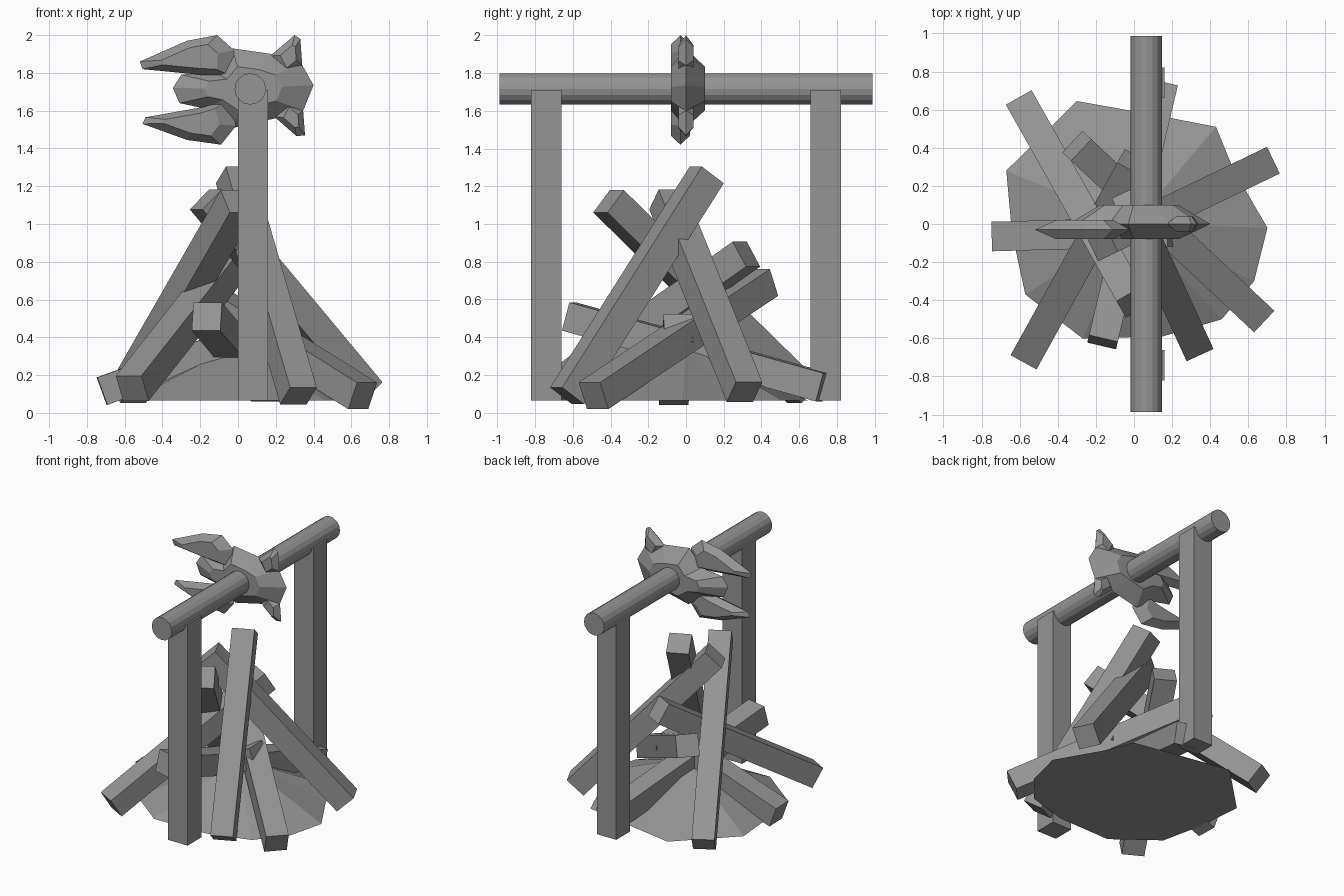
import bpy, bmesh, math
from mathutils import Vector, Matrix

if "Cube" in bpy.data.objects:
    bpy.data.objects.remove(bpy.data.objects["Cube"])

gray = bpy.data.materials.new("plain gray")
gray.diffuse_color = (0.3, 0.3, 0.3, 1)
gray.use_nodes = True
gray.node_tree.nodes["Principled BSDF"].inputs["Base Color"].default_value = gray.diffuse_color


def finish(name, bm):
    bmesh.ops.recalc_face_normals(bm, faces=bm.faces)
    me = bpy.data.meshes.new(name)
    bm.to_mesh(me)
    bm.free()
    me.materials.append(gray)
    ob = bpy.data.objects.new(name, me)
    bpy.context.collection.objects.link(ob)
    return ob


def beam(name, a, b, w=0.15):
    """Square beam between two end centres, one side kept horizontal."""
    a, b = Vector(a), Vector(b)
    d = b - a
    z = d.normalized()
    x = z.cross(Vector((0, 0, 1)))
    x = x.normalized() if x.length > 1e-4 else Vector((1, 0, 0))
    y = z.cross(x)
    rot = Matrix((x, y, z)).transposed().to_4x4()
    bm = bmesh.new()
    bmesh.ops.create_cube(bm, size=1, matrix=Matrix.Translation((a + b) / 2) @ rot
                          @ Matrix.Diagonal((w, w, d.length, 1)))
    return finish(name, bm)


def lens(name, outline, y, front, back, scale, centre=None):
    """Flat faceted shape: xz outline with a smaller raised ring on each side."""
    n = len(outline)
    cx, cz = centre or [sum(p[i] for p in outline) / n for i in (0, 1)]
    bm = bmesh.new()
    rim = [bm.verts.new((px, y, pz)) for px, pz in outline]
    for off in (front, back):
        ring = [bm.verts.new((cx + (px - cx) * scale, y + off, cz + (pz - cz) * scale))
                for px, pz in outline]
        for i in range(n):
            j = (i + 1) % n
            bm.faces.new((rim[i], rim[j], ring[j], ring[i]))
        bm.faces.new(ring)
    return finish(name, bm)


# Ash mound: low cone with an uneven rim
rim_pts = [(0.70, -0.02), (0.52, 0.29), (0.43, 0.51), (0.12, 0.57), (-0.30, 0.645),
           (-0.67, 0.28), (-0.64, -0.05), (-0.57, -0.37), (-0.27, -0.60), (0.15, -0.59),
           (0.46, -0.50), (0.63, -0.30)]
bm = bmesh.new()
rim = [bm.verts.new((x, y, 0.065)) for x, y in rim_pts]
apex = bm.verts.new((0, 0, 0.36))
bm.faces.new(rim)
for i in range(len(rim)):
    bm.faces.new((rim[i], rim[(i + 1) % len(rim)], apex))
finish("ash_mound", bm)

# Leaning logs: low end, high end
logs = [((-0.58, 0.62, 0.11), (0.00, -0.41, 1.12)),
        ((-0.56, -0.69, 0.13), (0.00, 0.32, 0.84)),
        ((0.32, -0.63, 0.09), (-0.02, 0.11, 1.26)),
        ((0.66, -0.49, 0.09), (-0.30, 0.41, 0.69)),
        ((0.68, 0.31, 0.11), (-0.17, -0.10, 1.13)),
        ((0.15, 0.725, 0.135), (-0.165, -0.62, 0.51)),
        ((-0.72, -0.065, 0.115), (0.20, -0.04, 0.45))]
for i, (a, b) in enumerate(logs):
    beam(f"log_{i + 1}", a, b, 0.155)

# Two upright posts
for name, y in (("front_post", -0.74), ("back_post", 0.74)):
    beam(name, (0.08, y, 0.065), (0.08, y, 1.71), 0.16)

# Round spit resting on the posts
bm = bmesh.new()
bmesh.ops.create_cone(bm, cap_ends=True, segments=16, radius1=0.083, radius2=0.083, depth=1.975,
                      matrix=Matrix.Translation((0.065, 0, 1.715)) @ Matrix.Rotation(math.pi / 2, 4, 'X'))
finish("spit", bm)

# Roasting meat: flattened body, two long limbs, star-shaped tail end
lens("meat_body", [(-0.345, 1.72), (-0.30, 1.79), (-0.13, 1.81), (-0.03, 1.93), (0.18, 1.90),
                   (0.335, 1.85), (0.40, 1.735), (0.345, 1.60), (0.20, 1.56), (-0.02, 1.51),
                   (-0.17, 1.61), (-0.31, 1.64)], 0.0, -0.08, 0.10, 0.55, (0.03, 1.715))
lens("upper_limb", [(-0.52, 1.86), (-0.27, 1.97), (-0.11, 2.0), (-0.02, 1.92), (-0.03, 1.78),
                    (-0.20, 1.79), (-0.505, 1.82)], -0.03, -0.05, 0.05, 0.6)
lens("lower_limb", [(-0.505, 1.53), (-0.27, 1.445), (-0.09, 1.42), (-0.01, 1.52), (-0.05, 1.66),
                    (-0.18, 1.62), (-0.49, 1.565)], -0.03, -0.05, 0.05, 0.6)
lens("upper_tail_point", [(0.17, 1.89), (0.30, 2.0), (0.33, 1.98), (0.34, 1.84), (0.24, 1.76)],
     0.0, -0.04, 0.04, 0.5)
lens("lower_tail_point", [(0.19, 1.57), (0.31, 1.465), (0.355, 1.47), (0.345, 1.60), (0.25, 1.68)],
     0.0, -0.04, 0.04, 0.5)
